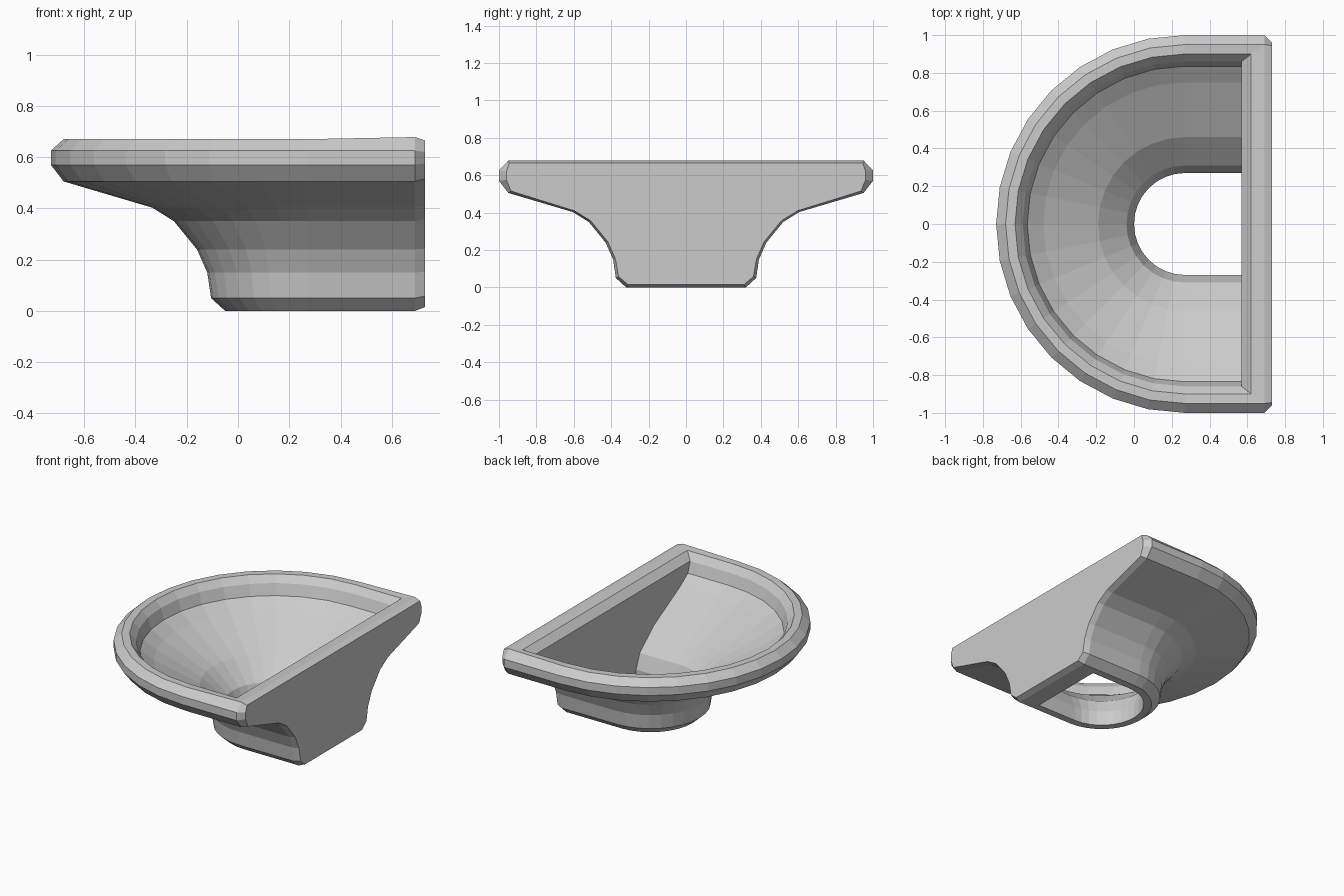
import bpy
import bmesh
from math import pi, sin, cos

cube = bpy.data.objects.get("Cube")
if cube:
    bpy.data.objects.remove(cube, do_unlink=True)

gray = bpy.data.materials.new("light_gray")
gray.use_nodes = True
gray.diffuse_color = (0.6, 0.6, 0.6, 1)
gray.node_tree.nodes["Principled BSDF"].inputs["Base Color"].default_value = gray.diffuse_color

CENTRE = 0.27       # x of the round end's centre
SEGMENTS = 16       # facets around the half circle
WALL_OUT, WALL_EDGE, WALL_IN = 0.73, 0.69, 0.57

# Outer profile, foot to rim: radius, height
outer = [(0.32, 0), (0.375, 0.05), (0.39, 0.15), (0.43, 0.24), (0.52, 0.35),
         (0.605, 0.403), (0.95, 0.505), (1, 0.57), (1, 0.625), (0.95, 0.67)]
# Inner profile, rim to foot
inner = [(0.90, 0.67), (0.86, 0.625), (0.835, 0.55), (0.75, 0.49),
         (0.46, 0.33), (0.31, 0.20), (0.27, 0.10), (0.27, 0)]
# Outer profile shrunk for the bevelled back of the flat wall
back = [(0.31, 0.015), (0.36, 0.058), (0.377, 0.152), (0.417, 0.243), (0.51, 0.357),
        (0.597, 0.41), (0.935, 0.515), (0.96, 0.575), (0.96, 0.62), (0.945, 0.665)]

bm = bmesh.new()


def d_loop(radius, z, end, lift=0):
    """D-shaped row: straight end, half circle, straight end."""
    pts = [(end, radius, z + lift)]
    for i in range(SEGMENTS + 1):
        a = pi / 2 + pi * i / SEGMENTS
        pts.append((CENTRE + radius * cos(a), radius * sin(a), z))
    pts.append((end, -radius, z + lift))
    return [bm.verts.new(p) for p in pts]


def bridge(a, b, closed=True):
    n = len(a)
    for i in range(n if closed else n - 1):
        j = (i + 1) % n
        bm.faces.new((a[i], a[j], b[j], b[i]))


# Outside of the funnel, open at the flat wall
outer_rows = [d_loop(r, z, WALL_EDGE, 0.008 if z > 0.65 else 0) for r, z in outer]
for a, b in zip(outer_rows, outer_rows[1:]):
    bridge(a, b, closed=False)

# Rim, inside of the funnel and wall, and foot
inner_rows = [d_loop(r, z, WALL_IN + (0.05 if i == 0 else 0))
              for i, (r, z) in enumerate(inner)]
rows = [outer_rows[-1]] + inner_rows + [outer_rows[0]]
for a, b in zip(rows, rows[1:]):
    bridge(a, b)

# Bevelled flat back of the wall
edge = [row[0] for row in outer_rows] + [row[-1] for row in reversed(outer_rows)]
plate = [bm.verts.new((WALL_OUT, r, z)) for r, z in back]
plate += [bm.verts.new((WALL_OUT, -r, z)) for r, z in reversed(back)]
bridge(edge, plate)
bm.faces.new(plate)

bmesh.ops.recalc_face_normals(bm, faces=bm.faces[:])
mesh = bpy.data.meshes.new("half_round_funnel")
bm.to_mesh(mesh)
bm.free()
mesh.materials.append(gray)
funnel = bpy.data.objects.new("half_round_funnel", mesh)
bpy.context.collection.objects.link(funnel)
